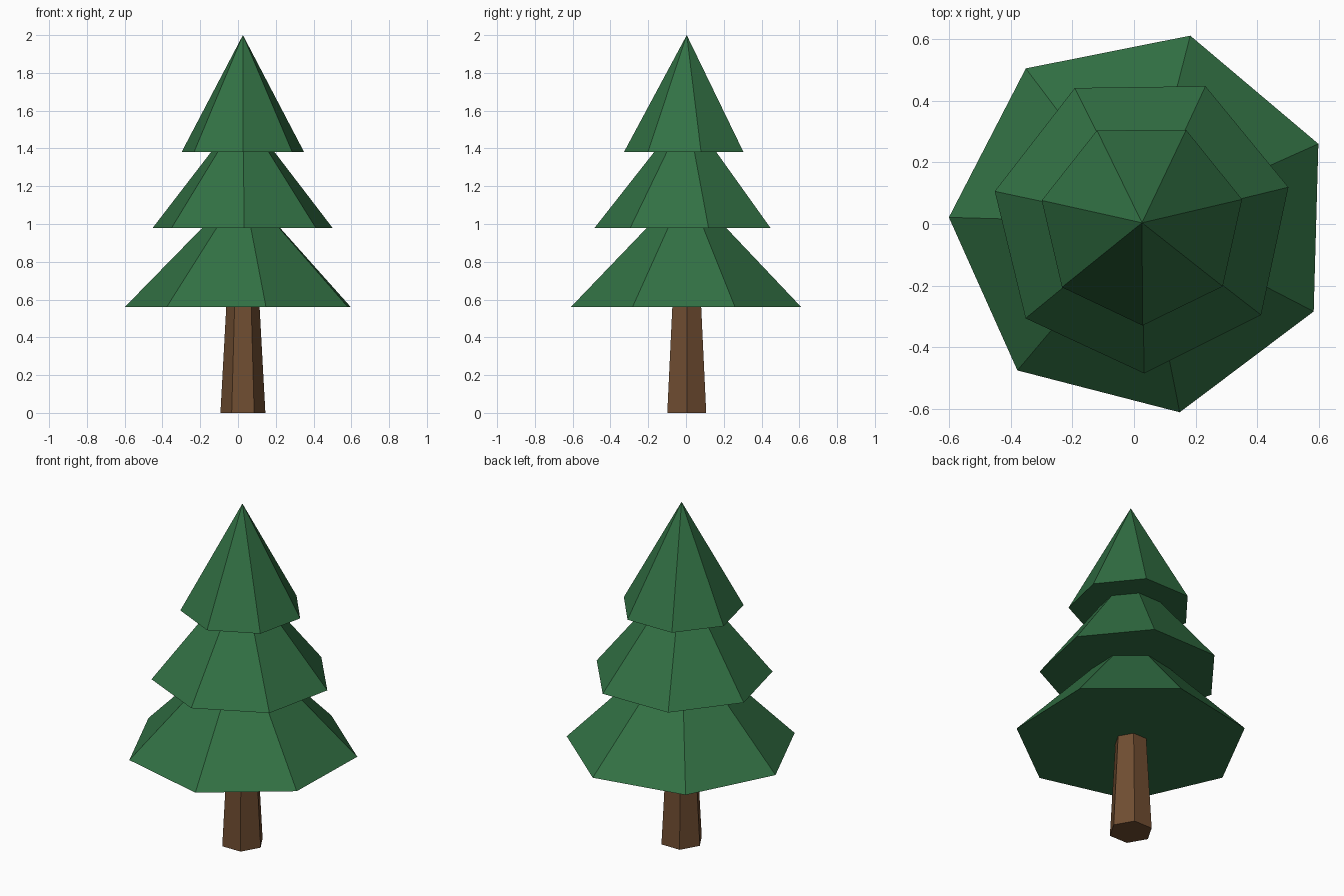
import bpy
import bmesh
from math import cos, sin, radians, tau

default = bpy.data.objects.get("Cube")
if default:
    bpy.data.objects.remove(default, do_unlink=True)

# All parts share one vertical axis
AXIS_X, AXIS_Y = 0.026, 0.004


def make_material(name, rgb):
    mat = bpy.data.materials.new(name)
    mat.use_nodes = True
    colour = (*rgb, 1.0)
    mat.diffuse_color = colour
    bsdf = next(n for n in mat.node_tree.nodes if n.type == "BSDF_PRINCIPLED")
    bsdf.inputs["Base Color"].default_value = colour
    bsdf.inputs["Roughness"].default_value = 0.9
    return mat


def make_taper(name, sides, angle, base, top, mat):
    """Flat-sided solid from base to top, each (z, radius); a zero top radius makes a point."""
    bm = bmesh.new()

    def ring(z, radius):
        if radius == 0:
            return [bm.verts.new((AXIS_X, AXIS_Y, z))] * sides
        turns = [radians(angle) + tau * i / sides for i in range(sides)]
        return [bm.verts.new((AXIS_X + radius * cos(t), AXIS_Y + radius * sin(t), z)) for t in turns]

    low, high = ring(*base), ring(*top)
    for i in range(sides):
        j = (i + 1) % sides
        corners = dict.fromkeys((low[i], low[j], high[j], high[i]))
        bm.faces.new(list(corners))
    bm.faces.new(low[::-1])
    if top[1] > 0:
        bm.faces.new(high)
    bmesh.ops.recalc_face_normals(bm, faces=bm.faces)

    mesh = bpy.data.meshes.new(name)
    bm.to_mesh(mesh)
    bm.free()
    mesh.materials.append(mat)
    obj = bpy.data.objects.new(name, mesh)
    bpy.context.collection.objects.link(obj)
    return obj


bark = make_material("bark_brown", (0.16, 0.074, 0.031))
needles = make_material("needle_green", (0.032, 0.165, 0.058))

# Trunk: tapered hexagon that ends inside the lowest tier
make_taper("trunk", 6, 0, (0, 0.119), (0.62, 0.085), bark)

# Foliage: three stacked seven-sided cones
tiers = [
    ("lower_foliage", 178.4, 0.56, 0.626, 1.2),
    ("middle_foliage", -89.2, 0.98, 0.488, 1.6),
    ("upper_foliage", -89.7, 1.38, 0.333, 2.0),
]
for name, angle, z, radius, tip in tiers:
    make_taper(name, 7, angle, (z, radius), (tip, 0), needles)
